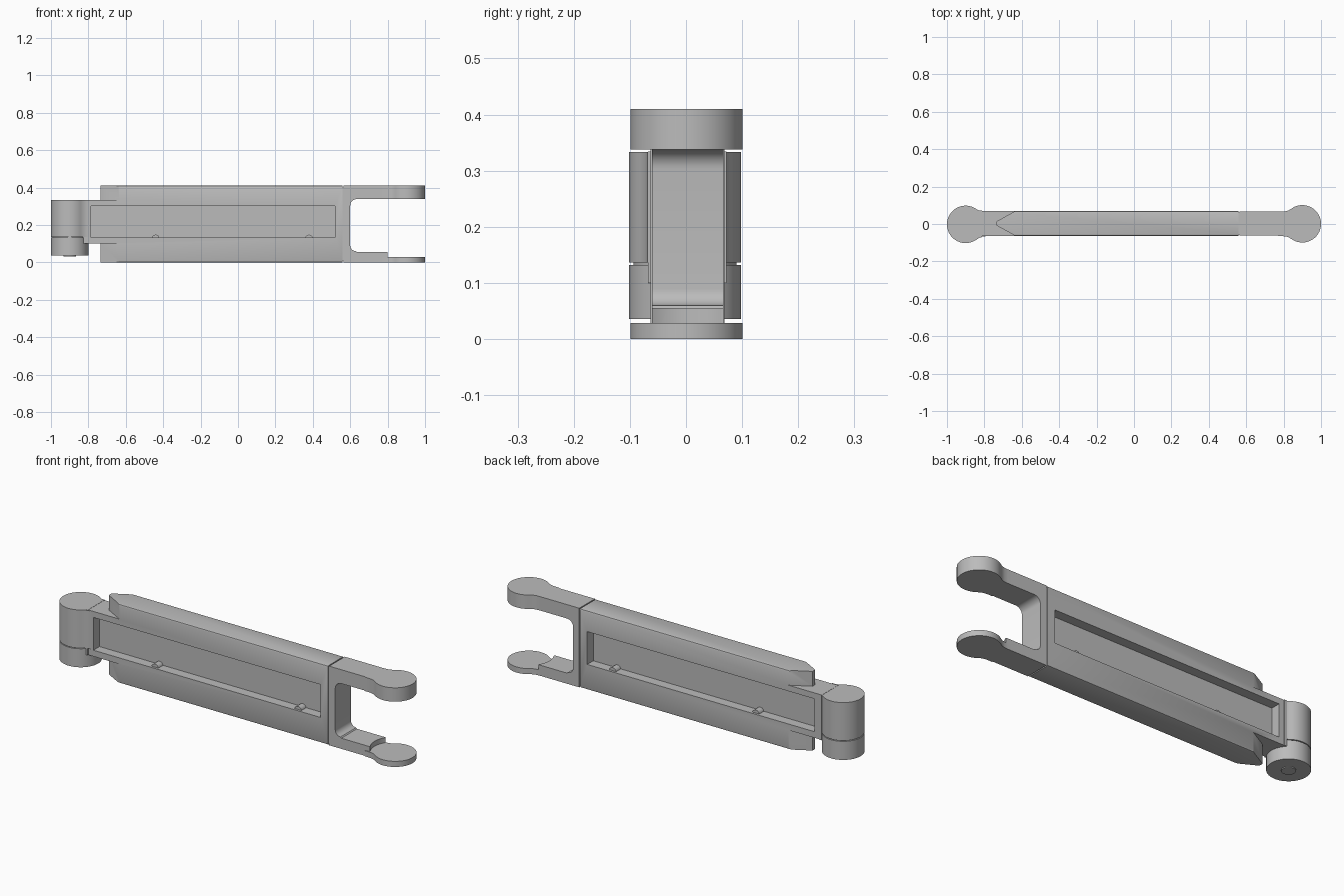
import bpy, bmesh
from math import cos, sin, radians

cube = bpy.data.objects.get("Cube")
if cube:
    bpy.data.objects.remove(cube, do_unlink=True)

grey = bpy.data.materials.new("satin grey")
grey.use_nodes = True
grey.diffuse_color = (0.5, 0.5, 0.5, 1)
grey.node_tree.nodes["Principled BSDF"].inputs["Base Color"].default_value = (0.5, 0.5, 0.5, 1)


def prism(name, outline, lo, hi, axis="z", chamfer=0.0):
    """Extrude an outline: (x, y) along z, or (x, z) along y."""
    bm = bmesh.new()
    place = (lambda p, d: (p[0], p[1], d)) if axis == "z" else (lambda p, d: (p[0], d, p[1]))
    rings = [[bm.verts.new(place(p, d)) for p in outline] for d in (lo, hi)]
    bm.faces.new(rings[0])
    bm.faces.new(rings[1][::-1])
    n = len(outline)
    for i in range(n):
        j = (i + 1) % n
        bm.faces.new((rings[0][i], rings[0][j], rings[1][j], rings[1][i]))
    bmesh.ops.recalc_face_normals(bm, faces=bm.faces)
    if chamfer:
        # soften only the long edges at the very top and bottom
        zs = [v.co.z for v in bm.verts]
        ends = (min(zs), max(zs))
        edges = [e for e in bm.edges
                 if abs(e.verts[0].co.x - e.verts[1].co.x) > 0.3
                 and any(all(abs(v.co.z - z) < 1e-4 for v in e.verts) for z in ends)]
        bmesh.ops.bevel(bm, geom=edges, offset=chamfer, segments=2, profile=0.5, affect="EDGES")
    mesh = bpy.data.meshes.new(name)
    bm.to_mesh(mesh)
    bm.free()
    obj = bpy.data.objects.new(name, mesh)
    bpy.context.collection.objects.link(obj)
    mesh.materials.append(grey)
    return obj


def box(name, x, y, z):
    return prism(name, [(x[0], y[0]), (x[1], y[0]), (x[1], y[1]), (x[0], y[1])], *z)


def combine(obj, tool, operation):
    mod = obj.modifiers.new("cut", "BOOLEAN")
    mod.operation, mod.solver, mod.object = operation, "EXACT", tool
    bpy.context.view_layer.update()
    graph = bpy.context.evaluated_depsgraph_get()
    mesh = bpy.data.meshes.new_from_object(obj.evaluated_get(graph))
    obj.modifiers.clear()
    obj.data = mesh
    bpy.data.objects.remove(tool, do_unlink=True)


def arc(cx, cy, r, start, end, steps):
    angles = [radians(start + (end - start) * i / steps) for i in range(steps + 1)]
    return [(cx + r * cos(a), cy + r * sin(a)) for a in angles]


def disc(name, x, y, r, z):
    return prism(name, arc(x, y, r, 0, 354.375, 63), *z)


def knuckle(name, x, y, side, z, root):
    """Round eye with a flared neck reaching back to x = root."""
    eye = arc(0.9, 0, 0.1, -127, 127, 48)
    flare = [(0.825, 0.071), (0.808, 0.067), (0.79, 0.066)]
    pts = eye + flare + [(root, 0.066), (root, -0.066)] + [(a, -b) for a, b in flare[::-1]]
    return prism(name, [(side * (a - 0.9) + x, b + y) for a, b in pts], *z)


TOP = 0.41
MID = 0.003
FRONT, BACK = MID - 0.066, MID + 0.066

# Main beam: stepped side profile with softened long edges
beam = prism("main_beam", [
    (-0.735, 0), (0.559, 0), (0.559, TOP), (-0.735, TOP),
    (-0.735, 0.333), (-0.82, 0.333), (-0.82, 0.1), (-0.735, 0.1)],
    FRONT, BACK, "y", chamfer=0.009)

# Pointed noses on the upper and lower rails
for z in ((-0.1, 0.1), (0.333, 0.5)):
    for s in (-1, 1):
        wedge = [(-0.635, MID + s * 0.0661), (-0.735, MID + s * 0.011), (-0.8, MID + s * 0.011),
                 (-0.8, MID + s * 0.1), (-0.635, MID + s * 0.1)]
        combine(beam, prism("nose_cutter", wedge, *z), "DIFFERENCE")

# Long recess on each side, leaving a central web
for s in (-1, 1):
    ys = sorted((MID + s * 0.016, MID + s * 0.2))
    combine(beam, box("recess_cutter", (-0.785, 0.518), ys, (0.132, 0.302)), "DIFFERENCE")

# Small low bosses on the recess floor
for i, x in enumerate((-0.44, 0.38)):
    prism("recess_boss_%d" % (i + 1), arc(x, 0.128, 0.02, 0, 180, 12), FRONT + 0.012, BACK - 0.012, "y")

# Recessed seam between beam and fork
box("seam_spacer", (0.54, 0.58), (FRONT + 0.006, BACK - 0.006), (0.006, TOP - 0.006))

# Fork: C-shaped profile with rounded inner corners
fork_profile = [(0.565, 0), (0.8, 0), (0.8, 0.055), (0.635, 0.055), (0.63, 0.06)]
fork_profile += arc(0.63, 0.09, 0.03, 265, 180, 8)
fork_profile += arc(0.635, 0.303, 0.035, 180, 90, 8)
fork_profile += [(0.8, 0.338), (0.8, TOP), (0.565, TOP)]
fork = prism("fork", fork_profile, FRONT + 0.002, BACK - 0.002, "y")
combine(fork, disc("pad_cutter", 0.9, 0.001, 0.118, (0.029, 0.2)), "DIFFERENCE")
knuckle_upper = knuckle("fork_upper_eye", 0.9, 0.001, 1, (0.338, TOP), 0.77)
knuckle_lower = knuckle("fork_lower_eye", 0.9, 0.001, 1, (0, 0.029), 0.77)
combine(fork, knuckle_upper, "UNION")
combine(fork, knuckle_lower, "UNION")

# Hinge barrel on the other end, in two stacked sections with a bottom pin
box("hinge_flange", (-0.828, -0.814), (MID - 0.071, MID + 0.069), (0.1, 0.334))
knuckle("hinge_barrel_upper", -0.9, -0.002, -1, (0.136, 0.333), 0.815)
disc("hinge_barrel_lower", -0.9, -0.002, 0.1, (0.036, 0.132))
disc("hinge_washer", -0.9, -0.002, 0.092, (0.125, 0.14))
disc("hinge_pin", -0.9, -0.002, 0.033, (0.031, 0.05))

# Smooth curved walls while keeping crisp edges
for obj in bpy.context.scene.objects:
    if obj.type == "MESH":
        obj.select_set(True)
        bpy.context.view_layer.objects.active = obj
bpy.ops.object.shade_smooth_by_angle(angle=radians(30))
